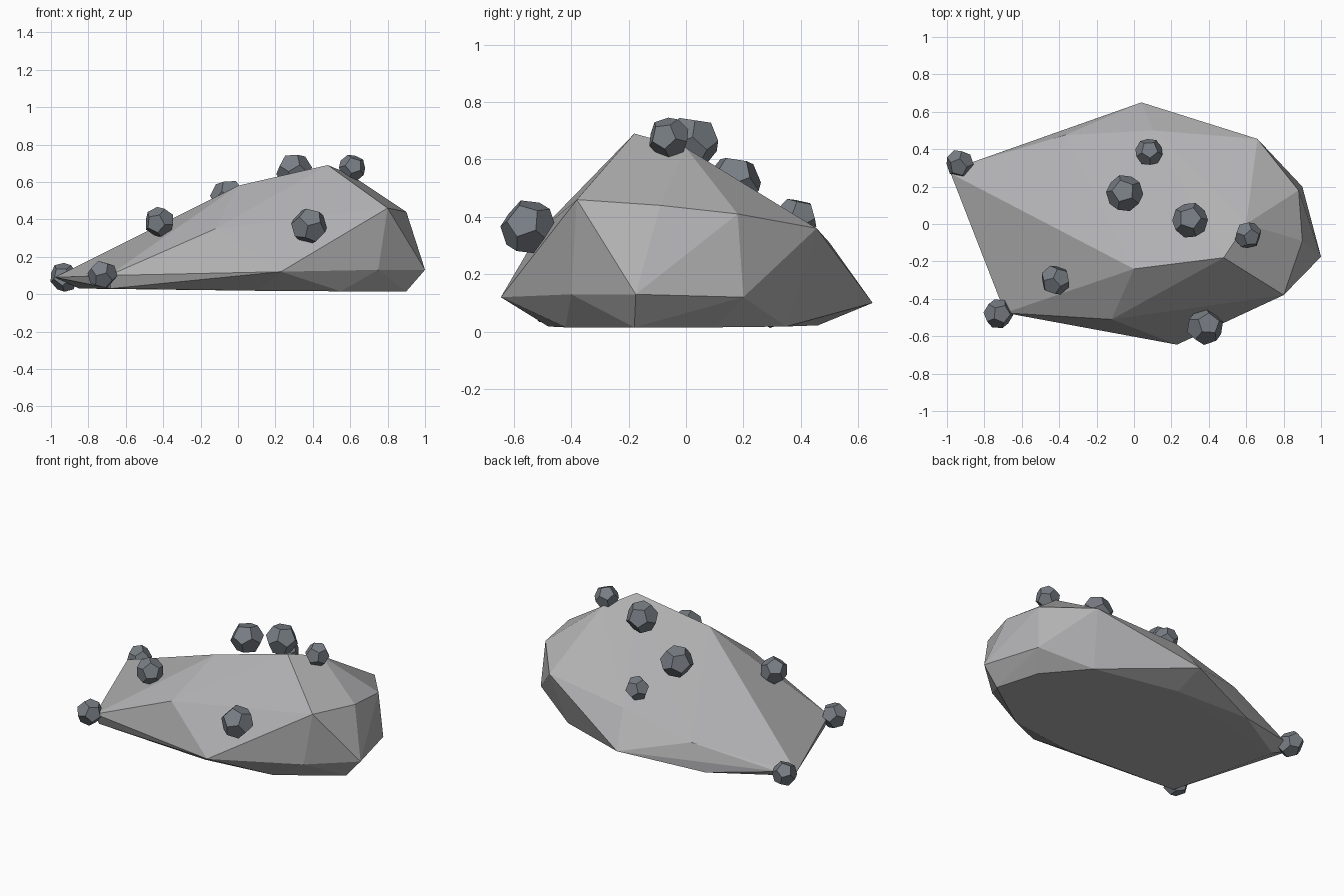
import bpy, bmesh
from mathutils import Vector

if "Cube" in bpy.data.objects:
    bpy.data.objects.remove(bpy.data.objects["Cube"])


def material(name, rgb):
    m = bpy.data.materials.new(name)
    m.diffuse_color = (*rgb, 1)
    m.use_nodes = True
    m.node_tree.nodes["Principled BSDF"].inputs["Base Color"].default_value = m.diffuse_color
    return m


stone = material("light_grey_stone", (0.44, 0.44, 0.45))
slate = material("slate_grey", (0.19, 0.21, 0.235))


def hull(name, points, mat):
    """Flat-faced convex stone wrapped around a few corner points."""
    bm = bmesh.new()
    for p in points:
        bm.verts.new(p)
    res = bmesh.ops.convex_hull(bm, input=bm.verts)
    loose = {g for g in res["geom_interior"] + res["geom_unused"]
             if isinstance(g, bmesh.types.BMVert)}
    bmesh.ops.delete(bm, geom=list(loose), context='VERTS')
    bmesh.ops.dissolve_limit(bm, angle_limit=0.02, verts=bm.verts, edges=bm.edges)
    bmesh.ops.recalc_face_normals(bm, faces=bm.faces)
    me = bpy.data.meshes.new(name)
    bm.to_mesh(me)
    bm.free()
    me.materials.append(mat)
    ob = bpy.data.objects.new(name, me)
    bpy.context.collection.objects.link(ob)
    return ob


# Main boulder: ridge, shoulders, widest rim, then the flat underside
ridge = [(0.48, -0.18, 0.69), (0.0, -0.24, 0.58), (0.6, 0.0, 0.64)]
shoulders = [(0.8, -0.38, 0.46), (0.9, -0.09, 0.44), (0.88, 0.18, 0.41),
             (0.66, 0.455, 0.36), (0.1, 0.5, 0.31), (-0.37, 0.475, 0.2),
             (-0.12, -0.51, 0.35)]
rim = [(0.23, -0.645, 0.12), (0.75, -0.4, 0.13), (1.0, -0.175, 0.13),
       (0.9, 0.2, 0.12), (0.04, 0.65, 0.1), (-0.98, 0.27, 0.09),
       (-0.88, 0.325, 0.09), (-0.69, -0.475, 0.1)]
base = [(0.9, -0.18, 0.015), (0.55, -0.42, 0.015), (0.1, -0.48, 0.018),
        (-0.68, -0.45, 0.03), (-0.85, 0.25, 0.03), (-0.47, 0.47, 0.03),
        (0.05, 0.46, 0.022), (0.6, 0.35, 0.018), (0.82, 0.1, 0.015)]
hull("boulder", ridge + shoulders + rim + base, stone)

# Unit twelve-sided pebble: centres of the faces of an icosahedron
bm = bmesh.new()
bmesh.ops.create_icosphere(bm, subdivisions=1, radius=1)
corners = [f.calc_center_median().normalized() for f in bm.faces]
bm.free()

# Pebbles: centre, radius, direction of the outer face, stretch along it
pebbles = [
    ((0.38, -0.55, 0.365), 0.100, (0.1, -0.75, 0.6), 0.95),
    ((-0.42, -0.30, 0.385), 0.083, (-0.3, -0.45, 0.8), 1.0),
    ((-0.725, -0.48, 0.105), 0.080, (-0.2, -0.8, 0.5), 1.0),
    ((-0.93, 0.32, 0.09), 0.075, (-0.4, 0.6, 0.6), 1.15),
    ((0.08, 0.385, 0.395), 0.075, (0.05, 0.2, 0.95), 1.0),
    ((-0.05, 0.165, 0.52), 0.100, (-0.1, 0.15, 0.95), 0.95),
    ((0.30, 0.02, 0.66), 0.097, (0.0, 0.15, 1.0), 1.0),
    ((0.61, -0.06, 0.675), 0.074, (0.3, -0.2, 0.9), 1.0),
]
for i, (centre, r, axis, stretch) in enumerate(pebbles, 1):
    turn = Vector(axis).to_track_quat('Z', 'Y')
    pts = [Vector(centre) + turn @ Vector((c.x * r, c.y * r, c.z * r * stretch))
           for c in corners]
    hull(f"pebble_{i}", pts, slate)
